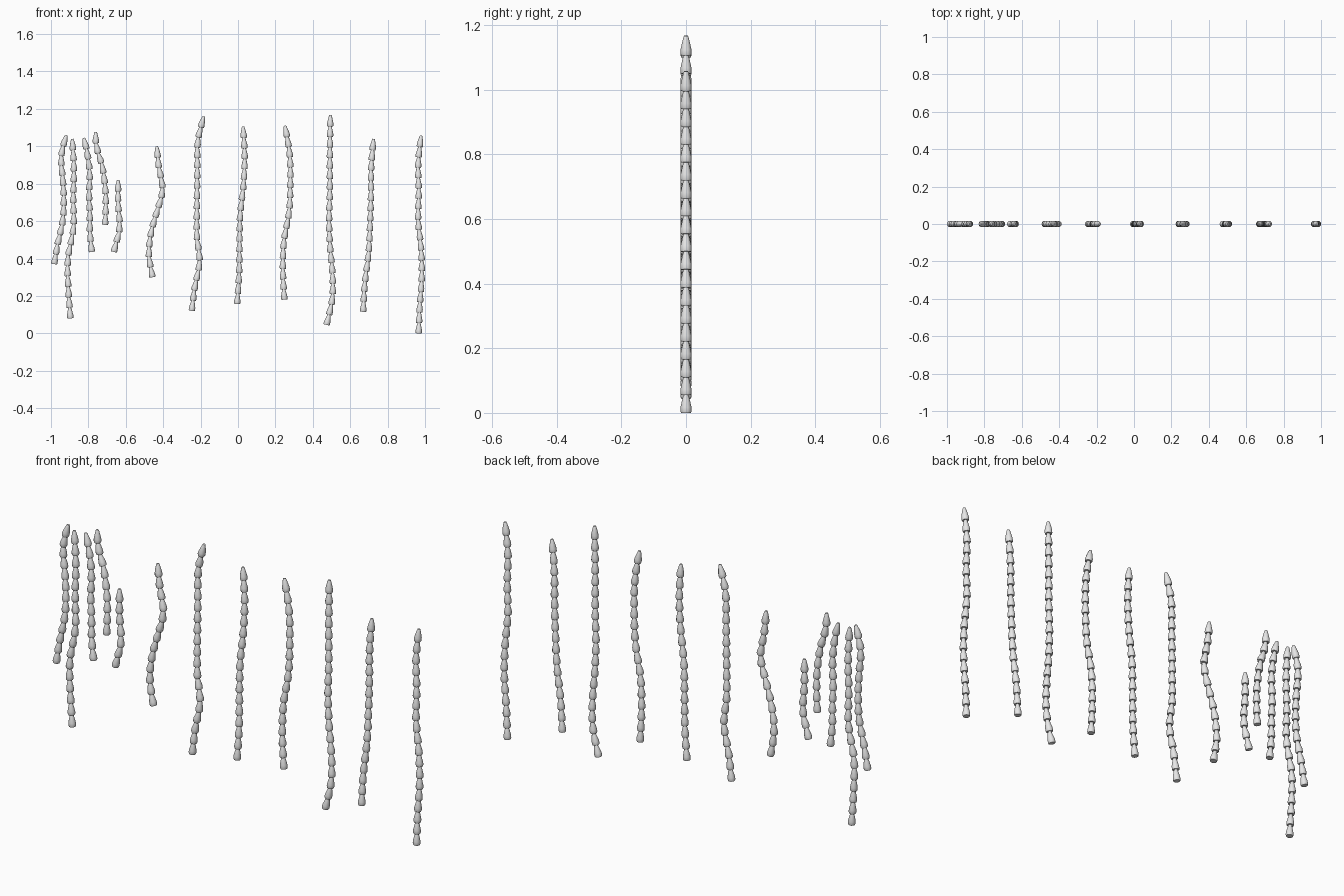
import bpy
import bmesh
import math
from mathutils import Vector

SIDES = 12
PITCH = 0.055      # spacing of the beads along a strand
BEAD = 0.061       # bead length, a little longer so neighbours nest

# Bead outline: share of the length, radius
OUTLINE = [(0, 0.0155), (0.1, 0.0173), (0.3, 0.0168), (0.62, 0.0125), (0.93, 0.0078), (1, 0.006)]

# Each strand: top height, bottom height, sideways drift from top to bottom
STRANDS = [
    (1.06, 0.37, (-.918, -.946, -.937, -.931, -.937, -.963, -.983)),
    (1.04, 0.08, (-.886, -.877, -.881, -.879, -.91, -.907, -.896)),
    (1.045, 0.435, (-.824, -.802, -.792, -.797, -.792, -.792, -.781)),
    (1.077, 0.58, (-.761, -.757, -.73, -.715, -.707, -.707, -.711)),
    (0.82, 0.435, (-.641, -.641, -.641, -.636, -.631, -.647, -.664)),
    (1.0, 0.30, (-.434, -.423, -.402, -.434, -.466, -.477, -.457)),
    (1.16, 0.12, (-.183, -.215, -.217, -.219, -.22, -.22, -.204, -.231, -.247)),
    (1.105, 0.157, (.027, .036, .029, .011, .008, .006, -.005)),
    (1.11, 0.18, (.251, .277, .28, .273, .245, .24, .248)),
    (1.167, 0.045, (.494, .492, .491, .491, .487, .492, .505, .505, .473)),
    (1.04, 0.115, (.725, .712, .711, .706, .698, .678, .669)),
    (1.057, 0.0, (.979, .963, .967, .963, .979, .983, .972, .966)),
]


def smooth_path(top, bottom, drift, steps=12):
    """Smooth curve through evenly spaced heights, from bottom to top."""
    n = len(drift) - 1
    pts = [Vector((x, 0, top + (bottom - top) * i / n)) for i, x in enumerate(drift)][::-1]
    pts = [2 * pts[0] - pts[1]] + pts + [2 * pts[-1] - pts[-2]]
    path = []
    for a, b, c, d in zip(pts, pts[1:], pts[2:], pts[3:]):
        for s in range(steps):
            t = s / steps
            path.append(0.5 * (2 * b + (c - a) * t + (2 * a - 5 * b + 4 * c - d) * t ** 2
                               + (3 * b - a - 3 * c + d) * t ** 3))
    return path + [pts[-2]]


def point_at(path, dist):
    """Point at a given distance along the path."""
    for a, b in zip(path, path[1:]):
        step = (b - a).length
        if dist <= step:
            return a.lerp(b, dist / step)
        dist -= step
    return path[-1].copy()


def add_bead(bm, base, axis, length):
    """Closed bullet-shaped bead, wide at the base and narrow at the tip."""
    across = Vector((0, 1, 0))
    side = across.cross(axis)
    rings = []
    for share, radius in OUTLINE:
        ring = []
        for i in range(SIDES):
            a = math.tau * i / SIDES
            offset = side * math.cos(a) + across * math.sin(a)
            ring.append(bm.verts.new(base + axis * length * share + offset * radius))
        rings.append(ring)
    for low, high in zip(rings, rings[1:]):
        for i in range(SIDES):
            j = (i + 1) % SIDES
            bm.faces.new((low[i], low[j], high[j], high[i]))
    bm.faces.new(rings[0][::-1])
    bm.faces.new(rings[-1])


def add_strand(name, top, bottom, drift, material):
    path = smooth_path(top, bottom, drift)
    total = sum((b - a).length for a, b in zip(path, path[1:]))
    count = round((total - BEAD + PITCH) / PITCH)
    pitch = (total - BEAD) / (count - 1)
    bm = bmesh.new()
    for k in range(count):
        base = point_at(path, k * pitch)
        tip = point_at(path, k * pitch + BEAD)
        add_bead(bm, base, (tip - base).normalized(), BEAD)
    bmesh.ops.recalc_face_normals(bm, faces=bm.faces)
    mesh = bpy.data.meshes.new(name)
    bm.to_mesh(mesh)
    bm.free()
    mesh.materials.append(material)
    obj = bpy.data.objects.new(name, mesh)
    bpy.context.collection.objects.link(obj)
    return obj


default = bpy.data.objects.get("Cube")
if default:
    bpy.data.objects.remove(default, do_unlink=True)

# Single pale grey for every strand
grey = bpy.data.materials.new("light_grey")
grey.use_nodes = True
colour = (0.8, 0.8, 0.8, 1)
grey.diffuse_color = colour
grey.node_tree.nodes["Principled BSDF"].inputs["Base Color"].default_value = colour

strands = [add_strand(f"bead_strand_{i + 1}", *s, grey) for i, s in enumerate(STRANDS)]

# Smooth sides with crisp rims
bpy.ops.object.select_all(action='DESELECT')
for obj in strands:
    obj.select_set(True)
bpy.context.view_layer.objects.active = strands[0]
bpy.ops.object.shade_smooth_by_angle(angle=math.radians(40))
